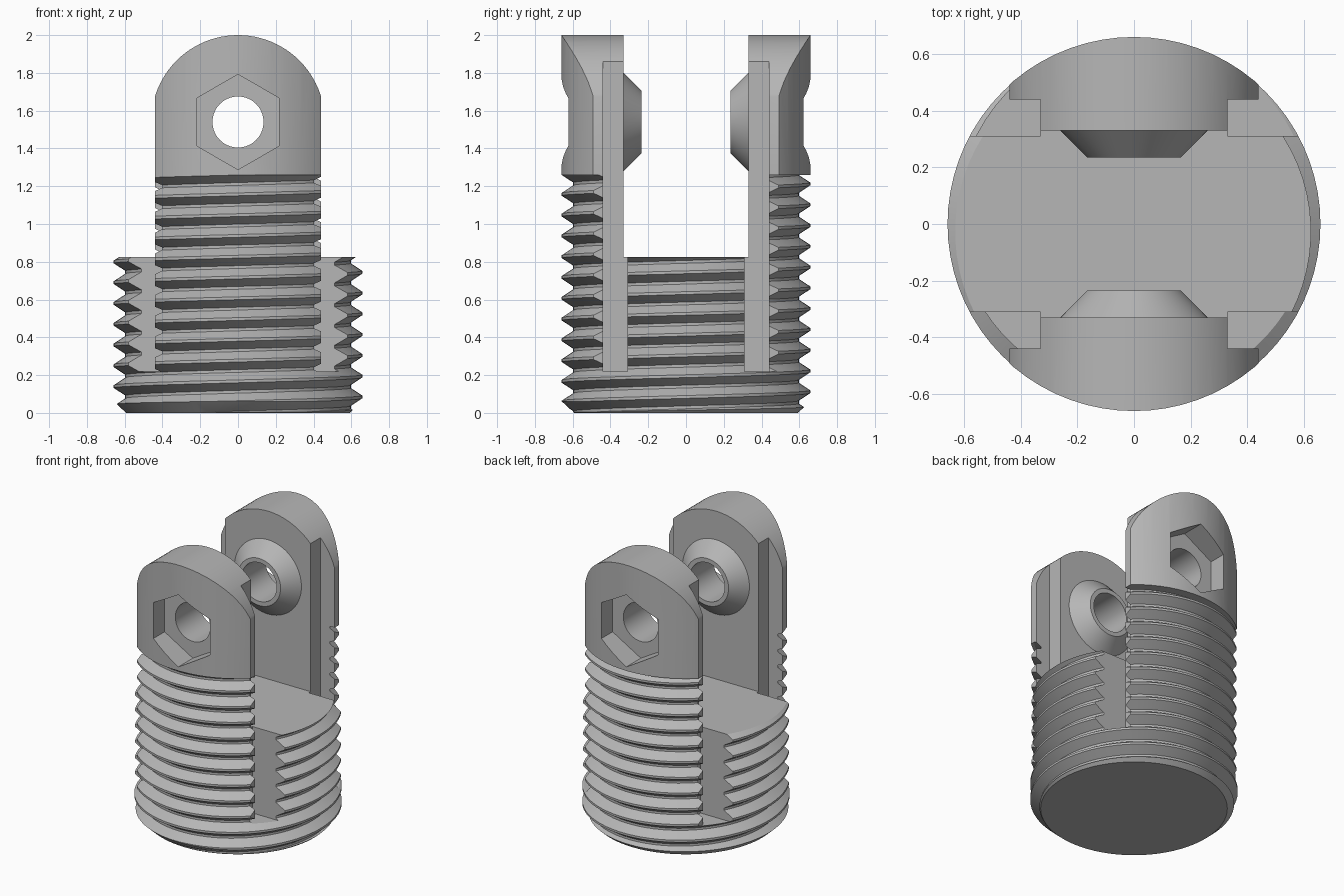
import bpy, bmesh
from math import cos, sin, pi, tau

cube = bpy.data.objects.get("Cube")
if cube:
    bpy.data.objects.remove(cube)

SEG = 72            # sides of every round part
R = 0.66            # outer radius
PITCH = 0.11        # thread pitch
PIN_Z = 1.54        # height of the pin hole

grey = bpy.data.materials.new("plain_grey")
grey.use_nodes = True
grey.diffuse_color = (0.47, 0.47, 0.47, 1)
grey.node_tree.nodes["Principled BSDF"].inputs["Base Color"].default_value = (0.47, 0.47, 0.47, 1)


def finish(bm, name):
    bmesh.ops.recalc_face_normals(bm, faces=bm.faces)
    mesh = bpy.data.meshes.new(name)
    bm.to_mesh(mesh)
    bm.free()
    mesh.materials.append(grey)
    obj = bpy.data.objects.new(name, mesh)
    bpy.context.collection.objects.link(obj)
    return obj


def lathe(name, profile, sides=SEG, along_y=False, caps=True):
    """Turn (radius, position) points about z, or about the pin axis."""
    bm = bmesh.new()
    rings = []
    for r, h in profile:
        ring = []
        for i in range(sides):
            a = pi / 2 + tau * i / sides
            u, w = r * cos(a), r * sin(a)
            ring.append(bm.verts.new((u, h, PIN_Z + w) if along_y else (u, w, h)))
        rings.append(ring)
    for lo, hi in zip(rings, rings[1:]):
        for i in range(sides):
            k = (i + 1) % sides
            bm.faces.new((lo[i], lo[k], hi[k], hi[i]))
    if caps:
        bm.faces.new(rings[0])
        bm.faces.new(rings[-1])
    return finish(bm, name)


def prism(name, outline, place, start, end):
    """Extrude a 2D outline; place(u, v, d) gives the 3D point."""
    bm = bmesh.new()
    a = [bm.verts.new(place(u, v, start)) for u, v in outline]
    b = [bm.verts.new(place(u, v, end)) for u, v in outline]
    bm.faces.new(a)
    bm.faces.new(b)
    for i in range(len(a)):
        k = (i + 1) % len(a)
        bm.faces.new((a[i], a[k], b[k], b[i]))
    return finish(bm, name)


def helix_rod(name, first, last):
    """Solid rod with a right-handed thread, closed by a fan at each end."""
    root, crest = 0.597, R - 0.002
    tooth = [(-0.0475, root), (-0.0075, crest), (0.0075, crest), (0.0475, root)]
    bm = bmesh.new()
    verts = {}

    def vert(row, i):
        if i == SEG:
            row, i = row + len(tooth), 0
        if (row, i) not in verts:
            turn, p = divmod(row, len(tooth))
            dz, r = tooth[p]
            a = tau * i / SEG
            z = 0.0845 + PITCH * (first + turn + i / SEG) + dz
            verts[row, i] = bm.verts.new((r * cos(a), r * sin(a), z))
        return verts[row, i]

    for row in range((last - first) * len(tooth)):
        for i in range(SEG):
            bm.faces.new((vert(row, i), vert(row, i + 1), vert(row + 1, i + 1), vert(row + 1, i)))
    bottom = bm.verts.new((0, 0, PITCH * first))
    top = bm.verts.new((0, 0, PITCH * (last + 1)))
    for e in [e for e in bm.edges if e.is_boundary]:
        bm.faces.new((*e.verts, bottom if e.verts[0].co.z < 0.5 else top))
    return finish(bm, name)


def combine(obj, tool, operation):
    mod = obj.modifiers.new("cut", "BOOLEAN")
    mod.operation = operation
    mod.solver = "EXACT"
    mod.object = tool
    bpy.context.view_layer.objects.active = obj
    bpy.ops.object.modifier_apply(modifier=mod.name)
    bpy.data.objects.remove(tool)


# Threaded rod with a plain upper cylinder and a chamfered foot
body = helix_rod("threaded_fork_body", -3, 12)
combine(body, lathe("plain_top", [(R, 1.26), (R, 2.2)]), "UNION")
combine(body, lathe("foot_blank", [(0.592, 0), (0.7, 0.1), (0.7, 2.5)]), "INTERSECT")

# Rounded top of the two arms
ARCH = 0.46
arch = [(-0.8, -0.2), (0.8, -0.2), (0.8, PIN_Z)]
arch += [(ARCH * cos(pi * i / 48), PIN_Z + ARCH * sin(pi * i / 48)) for i in range(49)]
arch.append((-0.8, PIN_Z))
combine(body, prism("arch_blank", arch, lambda u, v, d: (u, d, v), -1, 1), "INTERSECT")

# Gap between the arms
gap = [(-1, -0.33), (1, -0.33), (1, 0.33), (-1, 0.33)]
combine(body, prism("gap_cutter", gap, lambda u, v, d: (u, v, d), 0.825, 2.5), "DIFFERENCE")

# Stepped grooves at the four corners
step = [(0.33, 0.31), (1, 0.31), (1, 1), (0.44, 1), (0.44, 0.44), (0.33, 0.44)]
for sx in (-1, 1):
    for sy in (-1, 1):
        corner = prism("corner_cutter", step, lambda u, v, d: (sx * u, sy * v, d), 0.22, 2.6)
        combine(body, corner, "DIFFERENCE")

# Pin hole, hexagonal nut pockets and tapered inner bosses
HOLE = 0.135
combine(body, lathe("pin_hole_cutter", [(HOLE, -1), (HOLE, 1)], along_y=True), "DIFFERENCE")
parts = [body]
for s, side in ((-1, "front"), (1, "back")):
    pocket = lathe("pocket_cutter", [(0.252, s * 0.5), (0.252, s)], sides=6, along_y=True)
    combine(body, pocket, "DIFFERENCE")
    boss = [(0.26, s * 0.33), (0.165, s * 0.235), (HOLE, s * 0.235), (HOLE, s * 0.33)]
    parts.append(lathe(side + "_boss", boss + boss[:1], along_y=True, caps=False))

# Smooth round surfaces, keep machined edges sharp
for obj in parts:
    bm = bmesh.new()
    bm.from_mesh(obj.data)
    bmesh.ops.remove_doubles(bm, verts=bm.verts, dist=0.0002)
    bm.to_mesh(obj.data)
    bm.free()
    bpy.ops.object.select_all(action="DESELECT")
    obj.select_set(True)
    bpy.context.view_layer.objects.active = obj
    bpy.ops.object.shade_smooth_by_angle(angle=pi / 7)
